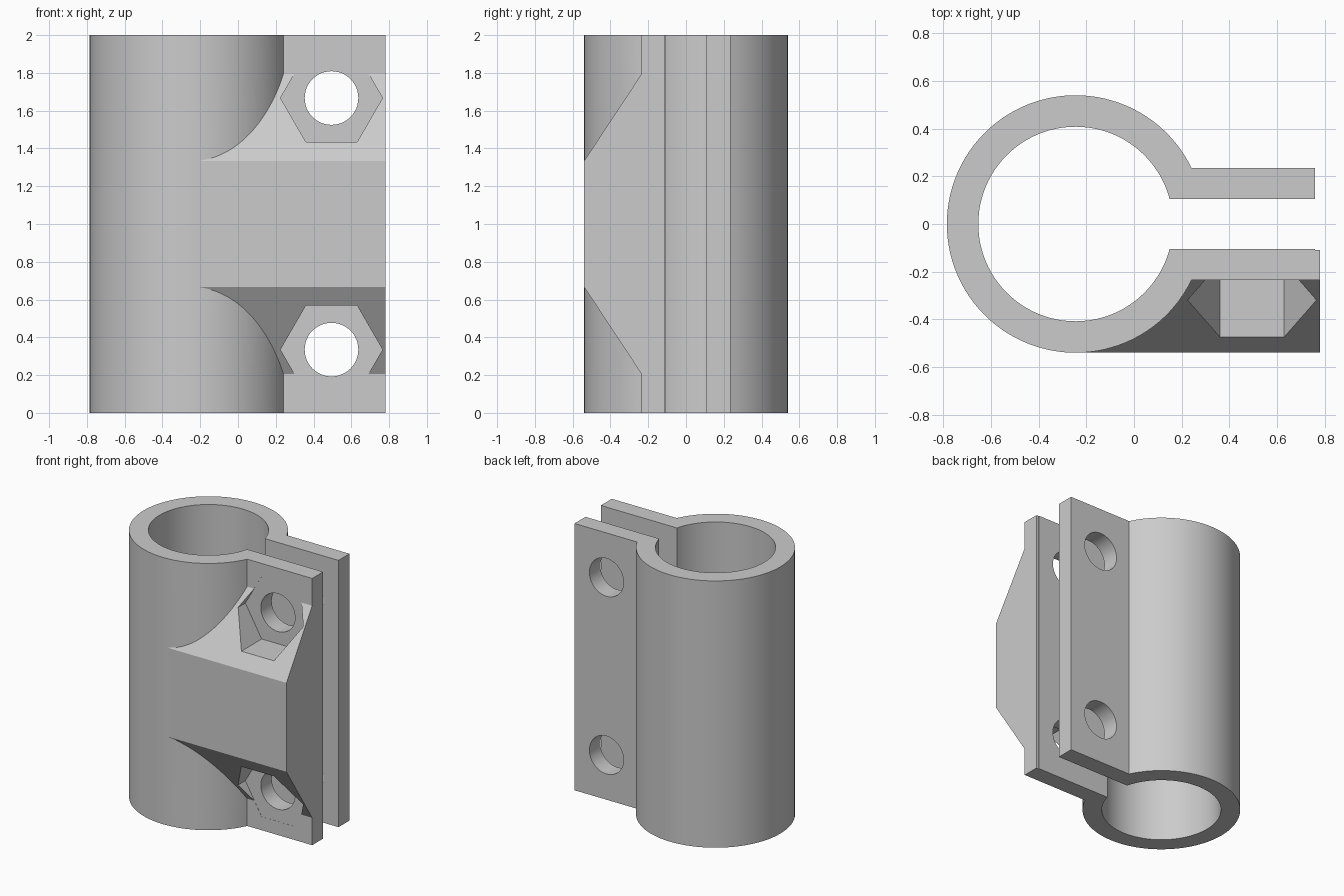
import bpy, bmesh
from math import pi, sin, cos, asin, radians
from mathutils import Matrix, Vector

default = bpy.data.objects.get("Cube")
if default:
    bpy.data.objects.remove(default, do_unlink=True)

AXIS_X, OUTER, BORE = -0.245, 0.54, 0.408
HEIGHT, SLOT, FLANGE, END = 2.0, 0.105, 0.235, 0.78
BOLT_X, BOLT_ZS = 0.495, (0.335, 1.667)

grey = bpy.data.materials.new("light grey")
grey.use_nodes = True
grey.diffuse_color = (0.6, 0.6, 0.6, 1)
grey.node_tree.nodes["Principled BSDF"].inputs["Base Color"].default_value = (0.6, 0.6, 0.6, 1)


def prism(name, points, direction):
    """Extrude a closed 3D outline along a direction."""
    bm = bmesh.new()
    face = bm.faces.new([bm.verts.new(p) for p in points])
    moved = bmesh.ops.extrude_face_region(bm, geom=[face])["geom"]
    bmesh.ops.translate(bm, vec=Vector(direction),
                        verts=[v for v in moved if isinstance(v, bmesh.types.BMVert)])
    bmesh.ops.recalc_face_normals(bm, faces=bm.faces)
    mesh = bpy.data.meshes.new(name)
    bm.to_mesh(mesh)
    bm.free()
    mesh.materials.append(grey)
    obj = bpy.data.objects.new(name, mesh)
    bpy.context.collection.objects.link(obj)
    return obj


def ring(radius, sides):
    return [(radius * cos(2 * pi * i / sides), radius * sin(2 * pi * i / sides))
            for i in range(sides)]


def combine(target, tool, operation):
    """Apply a boolean and discard the helper."""
    tool.hide_render = True
    mod = target.modifiers.new(operation, "BOOLEAN")
    mod.object, mod.operation, mod.solver = tool, operation, "EXACT"
    bpy.context.view_layer.objects.active = target
    bpy.ops.object.modifier_apply(modifier=mod.name)
    bpy.data.objects.remove(tool, do_unlink=True)


# Tube and both flanges as one plan outline; the front flange is a little longer
start = asin(FLANGE / OUTER)
steps = 90
plan = [(AXIS_X + OUTER * cos(a), OUTER * sin(a))
        for a in (start + (2 * pi - 2 * start) * i / steps for i in range(steps + 1))]
plan += [(END, -FLANGE), (END, -0.11), (0.76, -0.11), (0.76, FLANGE)]
clamp = prism("pipe_clamp", [(x, y, 0) for x, y in plan], (0, 0, HEIGHT))

# Sloped nut block on the front flange
half = [(-0.15, 0.46), (-FLANGE, 0.46), (-OUTER, 0.333)]
side = [(-0.15, 0.205), (-FLANGE, 0.205), (-OUTER, 0.667)]
side += [(y, HEIGHT - z) for y, z in reversed(side)]
block = prism("nut_block", [(-0.2, y, z) for y, z in side], (END + 0.2, 0, 0))
combine(clamp, block, "UNION")

# Bore and clamping slot
bore = prism("bore_cutter", [(AXIS_X + x, y, -0.1) for x, y in ring(BORE, 96)],
             (0, 0, HEIGHT + 0.2))
combine(clamp, bore, "DIFFERENCE")
slot = prism("slot_cutter", [(AXIS_X, -SLOT, -0.1), (1, -SLOT, -0.1),
                             (1, SLOT, -0.1), (AXIS_X, SLOT, -0.1)], (0, 0, HEIGHT + 0.2))
combine(clamp, slot, "DIFFERENCE")

# Hexagonal nut pockets and round bolt holes
for z0 in BOLT_ZS:
    pocket = prism("nut_cutter", [(BOLT_X + x, -0.7, z0 + z) for x, z in ring(0.27, 6)],
                   (0, 0.7 - FLANGE + 0.001, 0))
    combine(clamp, pocket, "DIFFERENCE")
    hole = prism("bolt_cutter", [(BOLT_X + x, -0.8, z0 + z) for x, z in ring(0.142, 48)],
                 (0, 1.6, 0))
    combine(clamp, hole, "DIFFERENCE")

# Smooth the round walls, keep the machined edges sharp
bpy.ops.object.select_all(action="DESELECT")
clamp.select_set(True)
bpy.context.view_layer.objects.active = clamp
bpy.ops.object.shade_smooth_by_angle(angle=radians(12))
